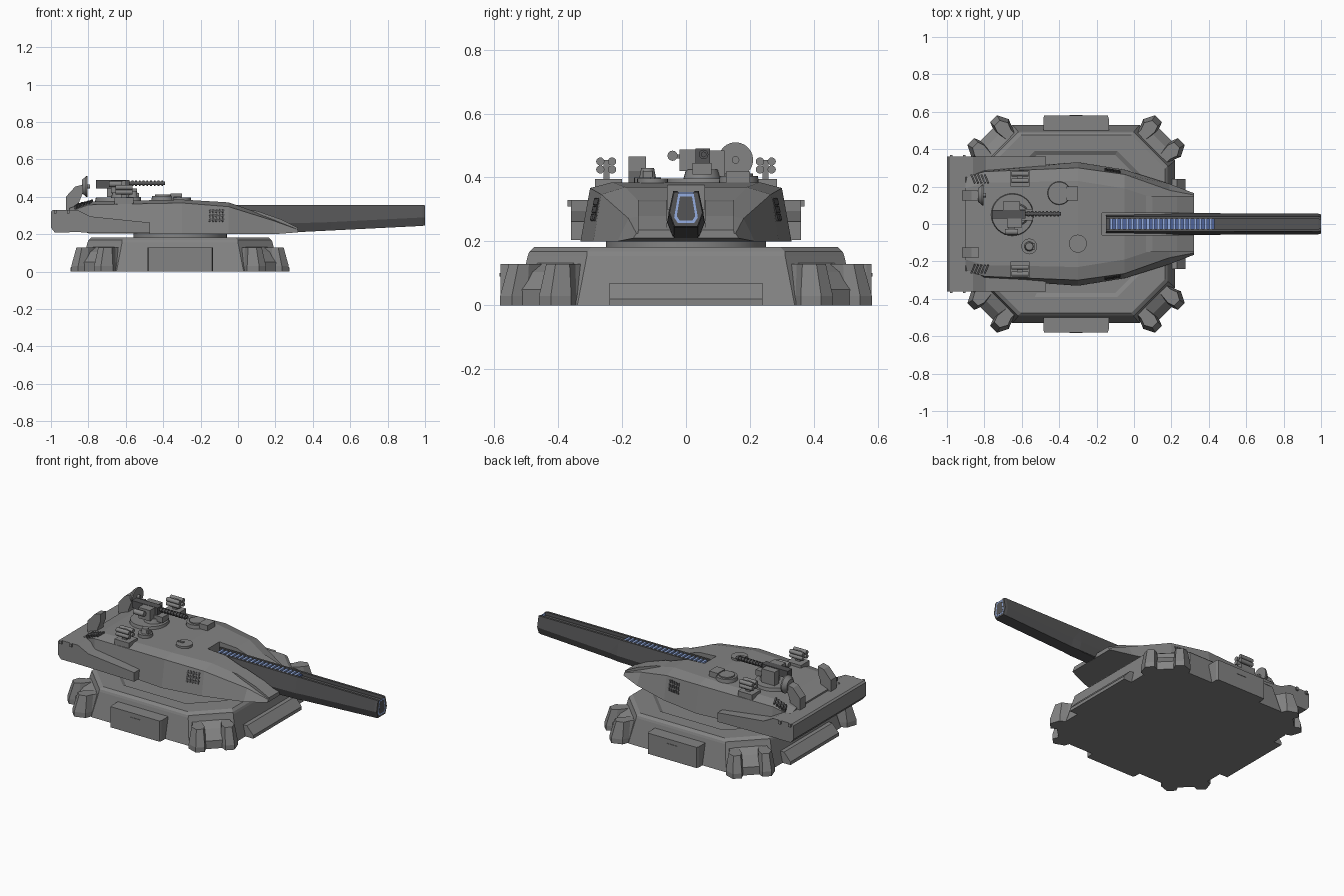
import bpy, bmesh, math
from mathutils import Vector, Matrix, Euler

if "Cube" in bpy.data.objects:
    bpy.data.objects.remove(bpy.data.objects["Cube"])

CX = -0.31  # centre of the base and turret ring


def material(name, rgb):
    m = bpy.data.materials.new(name)
    m.diffuse_color = (*rgb, 1)
    m.use_nodes = True
    m.node_tree.nodes["Principled BSDF"].inputs["Base Color"].default_value = m.diffuse_color
    return m


blue = material("coil_blue", (0.08, 0.13, 0.33))
light_blue = material("glow_blue", (0.3, 0.42, 0.75))
steel = material("armour_grey", (0.23, 0.23, 0.23))
dark = material("dark_steel", (0.09, 0.09, 0.093))


def loft(name, rings, mat=None):
    bm = bmesh.new()
    rows = [[bm.verts.new(p) for p in r] for r in rings]
    n = len(rows[0])
    for a, b in zip(rows, rows[1:]):
        for i in range(n):
            j = (i + 1) % n
            bm.faces.new((a[i], a[j], b[j], b[i]))
    bm.faces.new(rows[0])
    bm.faces.new(rows[-1])
    bmesh.ops.recalc_face_normals(bm, faces=bm.faces)
    me = bpy.data.meshes.new(name)
    bm.to_mesh(me)
    bm.free()
    ob = bpy.data.objects.new(name, me)
    bpy.context.collection.objects.link(ob)
    me.materials.append(mat or steel)
    return ob


def prism(name, pts, lo, hi, axis="y", mat=None):
    place = {"x": lambda p, t: (t, p[0], p[1]), "y": lambda p, t: (p[0], t, p[1]),
             "z": lambda p, t: (p[0], p[1], t)}[axis]
    return loft(name, [[place(p, t) for p in pts] for t in (lo, hi)], mat)


def box(name, x, y, z, rot=None, mat=None):
    c = Vector((sum(x) / 2, sum(y) / 2, sum(z) / 2))
    ob = prism(name, [(x[i] - c.x, y[j] - c.y) for i, j in ((0, 0), (1, 0), (1, 1), (0, 1))],
               z[0] - c.z, z[1] - c.z, "z", mat)
    ob.location = c
    if rot:
        ob.rotation_euler = rot
    return ob


def disc(name, a, b, lo, hi, r, axis="z", n=24, r2=None, mat=None):
    """Cylinder or cone along an axis; a, b are the other two centre coordinates."""
    circ = lambda q: [(a + q * math.cos(2 * math.pi * i / n), b + q * math.sin(2 * math.pi * i / n)) for i in range(n)]
    place = {"x": lambda p, t: (t, p[0], p[1]), "y": lambda p, t: (p[0], t, p[1]),
             "z": lambda p, t: (p[0], p[1], t)}[axis]
    ob = loft(name, [[place(p, lo) for p in circ(r)], [place(p, hi) for p in circ(r if r2 is None else r2)]], mat)
    bpy.context.view_layer.objects.active = ob
    ob.select_set(True)
    bpy.ops.object.shade_smooth_by_angle(angle=math.radians(35))
    ob.select_set(False)
    return ob


def octagon(h, f, z):
    q = [(h, -f), (h, f), (f, h), (-f, h), (-h, f), (-h, -f), (-f, -h), (f, -h)]
    return [(CX + x, y, z) for x, y in q]


# Base platform with a stepped recess on top
loft("base_platform", [octagon(.53, .34, 0), octagon(.495, .31, .155), octagon(.49, .31, .168),
                       octagon(.475, .295, .182), octagon(.39, .22, .182), octagon(.37, .21, .17)])
disc("turret_ring", CX, 0, .165, .205, .25, n=48)

# Side boxes and end ramps of the base
for s in (1, -1):
    loft("side_box", [[(CX + x * w, s * y, z) for x, z in ((-.175, 0), (.175, 0), (.175, .13), (-.175, .13))]
                      for y, w in ((.48, 1), (.565, 1), (.58, .97))])
    box("side_box_handle", (CX - .035, CX + .035), sorted((s * .575, s * .583)), (.09, .102))
    prism("end_ramp", [(CX + s * x, z) for x, z in ((.49, 0), (.585, 0), (.585, .02), (.54, .07), (.49, .07))], -.24, .24)

# Four clawed corner feet, modelled pointing +x then turned to the diagonals
for k in range(4):
    turn = Matrix.Translation((CX, 0, 0)) @ Matrix.Rotation(math.radians(45 + 90 * k), 4, "Z")
    ramp = prism("foot_ramp", [(.53, 0), (.675, 0), (.675, .05), (.63, .105), (.53, .155)], -.08, .08)
    ramp.matrix_world = turn
    for s in (1, -1):
        low = [(.54, .045), (.66, .042), (.71, .06), (.71, .112), (.65, .142), (.61, .125), (.54, .125)]
        top = [(.54, .06), (.645, .05), (.68, .062), (.68, .103), (.64, .125), (.6, .11), (.54, .11)]
        claw = loft("foot_claw", [[(u, s * v, z) for u, v in ring]
                                  for ring, z in ((low, 0), (low, .03), (top, .13))])
        claw.matrix_world = turn

# Faceted turret hull: x, top y, top z, shoulder y, shoulder z, bottom y, bottom z
sections = [(-.9, .19, .34, .25, .32, .24, .25), (-.8, .22, .375, .28, .357, .295, .205),
            (-.3, .23, .385, .3, .367, .33, .2), (-.05, .19, .37, .265, .347, .29, .2),
            (.19, .11, .285, .18, .272, .215, .2), (.32, .08, .235, .155, .225, .165, .21)]
hull = loft("turret_hull", [[(x, -yb, zb), (x, -ym, zm), (x, -yt, zt), (x, yt, zt), (x, ym, zm), (x, yb, zb)]
                            for x, yt, zt, ym, zm, yb, zb in sections])
slot = box("barrel_slot_cutter", (-.17, .5), (-.058, .058), (.3, .6))
slot.hide_render = True
slot.hide_set(True)
cut = hull.modifiers.new("barrel_slot", "BOOLEAN")
cut.operation, cut.object, cut.solver = "DIFFERENCE", slot, "EXACT"

# Cheek armour either side of the barrel
for s in (1, -1):
    prism("gun_cheek", [(-.05, .345), (.1, .325), (.23, .28), (.32, .235), (.32, .215), (.0, .205)],
          *sorted((s * .06, s * .15)))
    # Rear side skirts
    prism("side_skirt", [(-.95, .33), (-.86, .33), (-.79, .295), (-.47, .262), (-.47, .205), (-.95, .212)],
          *sorted((s * .25, s * .36)))
    for x in (-.985, -.915):
        box("skirt_end_clip", (x, x + .015), sorted((s * .355, s * .37)), (.31, .33))

    # Rear lifting bracket
    prism("rear_bracket", [(-.92, .3), (-.92, .4), (-.87, .455), (-.83, .465), (-.83, .42), (-.85, .37), (-.85, .3)],
          *sorted((s * .125, s * .18)))

    # Grenade launcher: block, post and four tubes
    box("launcher_block", (-.66, -.56), sorted((s * .2, s * .285)), (.355, .395))
    box("launcher_post", (-.625, -.595), sorted((s * .24, s * .258)), (.39, .455))
    for y in (.231, .268):
        for z in (.425, .45):
            disc("launcher_tube", s * y, z, -.655, -.565, .013, "x", 12)

    # Side vents and rear deck vents
    for i in range(5):
        x = -.155 + i * .017
        for z in (.275, .299, .323):
            y = .315 - .16 * (x + .3) - .2 * (z - .275)
            box("side_vent", (x, x + .012), sorted((s * (y - .008), s * (y + .006))), (z - .01, z + .01),
                Euler((s * .19, .3, -s * .16)), dark)
        box("rear_vent", (-.865 + i * .018, -.855 + i * .018), sorted((s * .215, s * .265)), (.34 + i * .005, .36 + i * .005),
            Euler((-s * .25, 0, s * .4)), dark)

# Rear stowage bar
prism("rear_bar", [(-1, .235), (-.98, .21), (-.9, .21), (-.88, .25), (-.88, .31), (-.9, .33), (-.99, .33), (-1, .32)], -.36, .36)


# Main gun: grooved, tapering barrel with a heavier rear sleeve
def barrel_ring(x, grow=0.0):
    zb = .21 + .035 * max(0, (x - .3) / .7)
    half = [(.026, .336), (.026, .357), (.04, .357), (.055 + grow, zb + .045), (.038 + grow, zb)]
    return [(x, y, z) for y, z in half] + [(x, -y, z) for y, z in reversed(half)]


loft("main_barrel", [barrel_ring(x) for x in (-.15, .3, .985)] +
     [[(1, y * .93, .3 + (z - .3) * .95) for _, y, z in barrel_ring(.985)]], dark)
loft("barrel_sleeve", [barrel_ring(x, g) for x, g in ((0, .004), (.44, .004), (.54, -.003))], dark)

# Blue coil strip with rungs, and glowing muzzle frame
box("coil_strip", (-.13, .43), (-.027, .027), (.33, .345), mat=blue)
for i in range(20):
    box("coil_rung", (-.128 + i * .028, -.114 + i * .028), (-.027, .027), (.34, .354), mat=light_blue)
outer = [(-.024, .35), (.024, .35), (.037, .275), (.026, .258), (-.026, .258), (-.037, .275)]
prism("muzzle_frame", outer, .996, 1.0005, "x", light_blue)
prism("muzzle_bore", [(y * .78, .3 + (z - .3) * .82) for y, z in outer], .996, 1.001, "x", dark)

# Hatches on the roof
disc("commander_hatch", -.4, .165, .36, .405, .065, r2=.06)
disc("commander_hatch_lid", -.4, .165, .4, .412, .045)
box("commander_sight", (-.36, -.3), (.125, .2), (.37, .418))
disc("loader_hatch", -.3, -.105, .375, .397, .048)
box("loader_hatch_latch", (-.345, -.305), (-.112, -.098), (.39, .402))
disc("periscope_base", -.56, -.12, .375, .4, .042)
disc("periscope_head", -.56, -.12, .4, .43, .026, r2=.02)
box("periscope_window", (-.57, -.53), (-.135, -.105), (.395, .42))

# Remote weapon station
disc("station_ring", -.65, .05, .37, .397, .115, n=32, r2=.11)
disc("station_pedestal", -.62, .05, .39, .425, .06, r2=.05)
box("station_mount", (-.65, -.54), (.02, .08), (.41, .445))
box("gun_receiver", (-.76, -.58), (.03, .075), (.445, .49), mat=dark)
box("ammo_box", (-.7, -.61), (.075, .12), (.4, .485))
box("sight_box", (-.68, -.6), (-.02, .03), (.42, .488))
disc("small_sight", -.042, .468, -.69, -.62, .016, "x", 12)
box("small_sight_arm", (-.67, -.64), (-.04, 0), (.46, .472))
disc("gun_tube", .055, .472, -.6, -.39, .009, "x", 12, mat=dark)
for i in range(9):
    disc("gun_tube_collar", .055, .472, -.57 + i * .02, -.56 + i * .02, .015, "x", 12, mat=dark)

# Radar dish on a bracket
disc("radar_dish", .155, .455, -.835, -.812, .035, "x", 24, .055)
disc("radar_rim", .155, .455, -.812, -.804, .055, "x", 24)
disc("radar_feed", .155, .455, -.804, -.79, .012, "x", 12)
